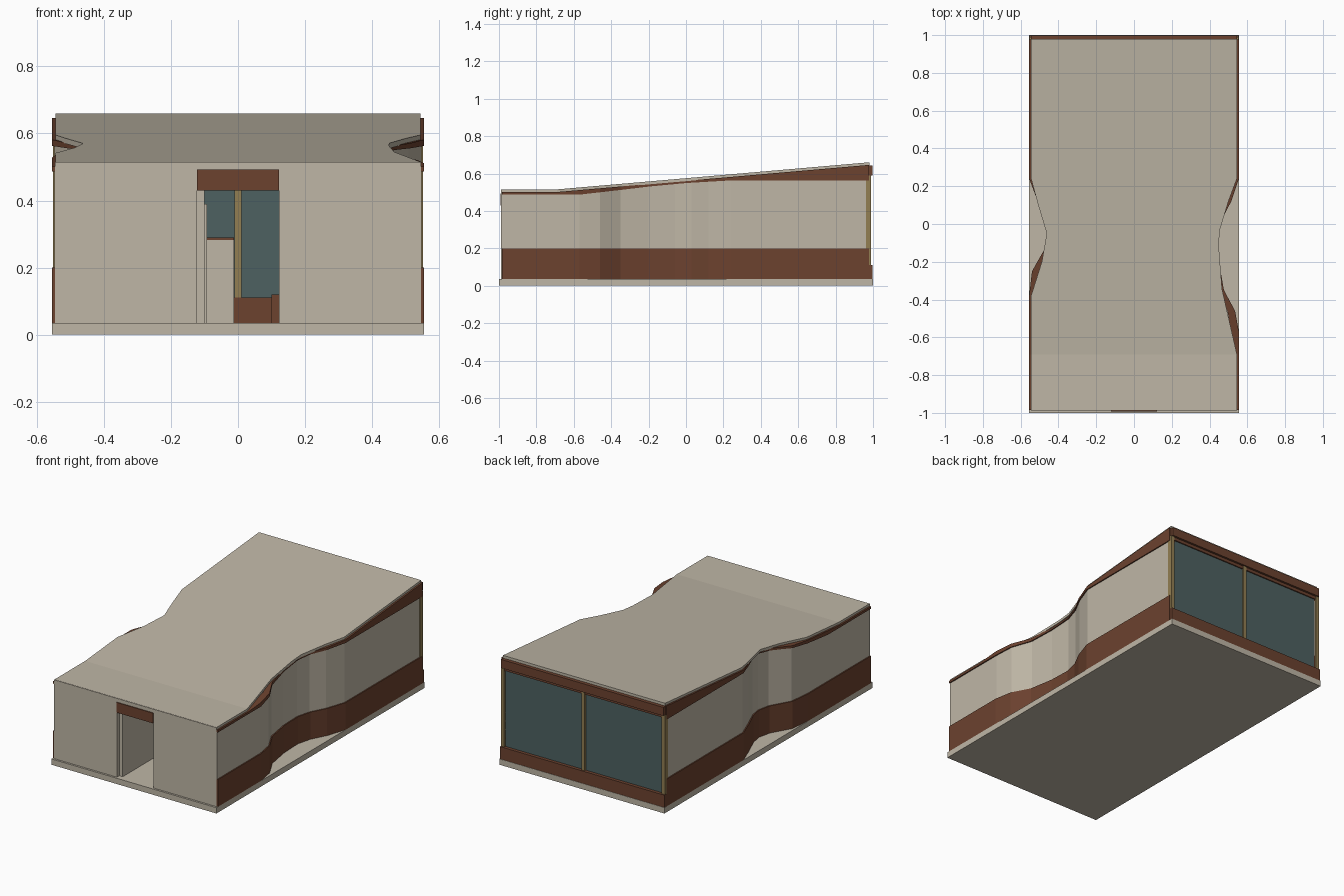
import bpy
import bmesh

if "Cube" in bpy.data.objects:
    bpy.data.objects.remove(bpy.data.objects["Cube"], do_unlink=True)


def material(name, rgb):
    m = bpy.data.materials.new(name)
    m.use_nodes = True
    m.diffuse_color = (*rgb, 1)
    m.node_tree.nodes["Principled BSDF"].inputs["Base Color"].default_value = (*rgb, 1)
    return m


CREAM = material("cream render", (0.52, 0.47, 0.38))
BROWN = material("brown cladding", (0.15, 0.054, 0.028))
GLASS = material("dark glass", (0.075, 0.12, 0.12))
WOOD = material("pale wood", (0.29, 0.21, 0.085))


def loft(name, rings, mat):
    """Skin a row of equal rings and cap both ends."""
    bm = bmesh.new()
    rows = [[bm.verts.new(p) for p in ring] for ring in rings]
    n = len(rows[0])
    for a, b in zip(rows, rows[1:]):
        for i in range(n):
            j = (i + 1) % n
            bm.faces.new((a[i], a[j], b[j], b[i]))
    bm.faces.new(rows[0])
    bm.faces.new(rows[-1])
    bmesh.ops.recalc_face_normals(bm, faces=bm.faces)
    mesh = bpy.data.meshes.new(name)
    bm.to_mesh(mesh)
    bm.free()
    mesh.materials.append(mat)
    ob = bpy.data.objects.new(name, mesh)
    bpy.context.collection.objects.link(ob)
    return ob


def box(name, x, y, z, mat):
    ring = lambda v: [(x[0], v, z[0]), (x[1], v, z[0]), (x[1], v, z[1]), (x[0], v, z[1])]
    return loft(name, [ring(y[0]), ring(y[1])], mat)


def lerp(points, y):
    """Piecewise linear value at y, held constant past the ends."""
    if y <= points[0][0]:
        return points[0][1]
    for (a, va), (b, vb) in zip(points, points[1:]):
        if y <= b:
            return va + (vb - va) * (y - a) / (b - a)
    return points[-1][1]


# Plan curves as (y, distance from the centre line) and height curves as (y, z)
WALL = {
    "left": [(-0.57, 0.555), (-0.46, 0.535), (-0.35, 0.476), (-0.2, 0.45), (-0.06, 0.445),
             (0.03, 0.468), (0.12, 0.515), (0.24, 0.555)],
    "right": [(-0.38, 0.555), (-0.25, 0.54), (-0.13, 0.472), (-0.05, 0.455),
              (0.02, 0.468), (0.12, 0.51), (0.24, 0.555)],
}
EAVE = {
    "left": [(-0.69, 0.545), (-0.344, 0.466), (-0.13, 0.45), (-0.04, 0.452), (0.12, 0.5), (0.24, 0.545)],
    "right": [(-0.38, 0.545), (-0.2, 0.488), (-0.05, 0.462), (0.1, 0.507), (0.24, 0.545)],
}
ROOF_TOP = [(-0.69, 0.515), (0.98, 0.66)]
CLAD_TOP = [(-0.57, 0.487), (-0.35, 0.512), (-0.2, 0.53), (0, 0.549), (0.24, 0.563)]
FRONT, BACK = -0.985, 0.978


def stations(*curves):
    return sorted({FRONT, BACK, *(y for c in curves for y, v in c)})


def wall_strip(name, side, inset, thick, low, high, mat):
    s = 1 if side == "left" else -1
    rings = []
    for y in stations(WALL[side], ROOF_TOP[:1], CLAD_TOP):
        out = lerp(WALL[side], y) - inset
        lo, hi = low(y), high(y)
        rings.append([(s * out, y, lo), (s * (out - thick), y, lo),
                      (s * (out - thick), y, hi), (s * out, y, hi)])
    return loft(name, rings, mat)


# Floor slab
box("floor_slab", (-0.555, 0.555), (-1, 1), (0, 0.035), CREAM)

# Pinched side walls: plinth, render and tapering fascia
for side in WALL:
    wall_strip(side + "_plinth", side, 0, 0.03, lambda y: 0.035, lambda y: 0.2, BROWN)
    wall_strip(side + "_wall", side, 0.007, 0.023, lambda y: 0.2,
               lambda y: lerp(CLAD_TOP, y), CREAM)
    wall_strip(side + "_fascia", side, 0, 0.04, lambda y: lerp(CLAD_TOP, y),
               lambda y: lerp(ROOF_TOP, y) - 0.014, BROWN)

# Roof, flat at the front and rising to the back
roof_rings = []
for y in stations(EAVE["left"], EAVE["right"], ROOF_TOP):
    l, r, z = lerp(EAVE["left"], y), -lerp(EAVE["right"], y), lerp(ROOF_TOP, y)
    roof_rings.append([(r, y, z - 0.016), (l, y, z - 0.016), (l, y, z), (r, y, z)])
loft("roof", roof_rings, CREAM)

# Front wall with doorway
for s, side in ((1, "left"), (-1, "right")):
    box("front_wall_" + side, sorted((s * 0.123, s * 0.546)), (-0.988, -0.965), (0.035, 0.492), CREAM)
box("door_lintel", (-0.123, 0.123), (-0.993, -0.965), (0.43, 0.492), BROWN)
box("front_roof_edge", (-0.546, 0.546), (-0.988, -0.965), (0.492, 0.514), CREAM)

# Glazed back wall
box("back_sill", (-0.553, 0.553), (0.965, 0.998), (0.035, 0.11), BROWN)
box("back_fascia", (-0.546, 0.546), (0.976, 0.998), (0.59, 0.642), BROWN)
box("back_header", (-0.54, 0.54), (0.955, 0.985), (0.572, 0.642), BROWN)
box("back_glass", (-0.54, 0.54), (0.97, 0.978), (0.11, 0.575), GLASS)
for name, x in (("left_post", 0.541), ("middle_post", 0), ("right_post", -0.541)):
    box(name, (x - 0.011, x + 0.011), (0.962, 0.99), (0.11, 0.59), WOOD)

# Interior fittings seen through the doorway
box("hall_partition", (-0.125, -0.1), (-0.965, -0.4), (0.035, 0.47), CREAM)
box("inner_partition", (-0.1, -0.092), (-0.4, 0.1), (0.035, 0.39), CREAM)
box("counter", (-0.092, -0.012), (0.1, 0.5), (0.035, 0.283), CREAM)
box("counter_top", (-0.092, -0.012), (0.1, 0.5), (0.283, 0.29), BROWN)
box("low_cabinet", (0.1, 0.3), (0.3, 0.6), (0.035, 0.12), BROWN)
